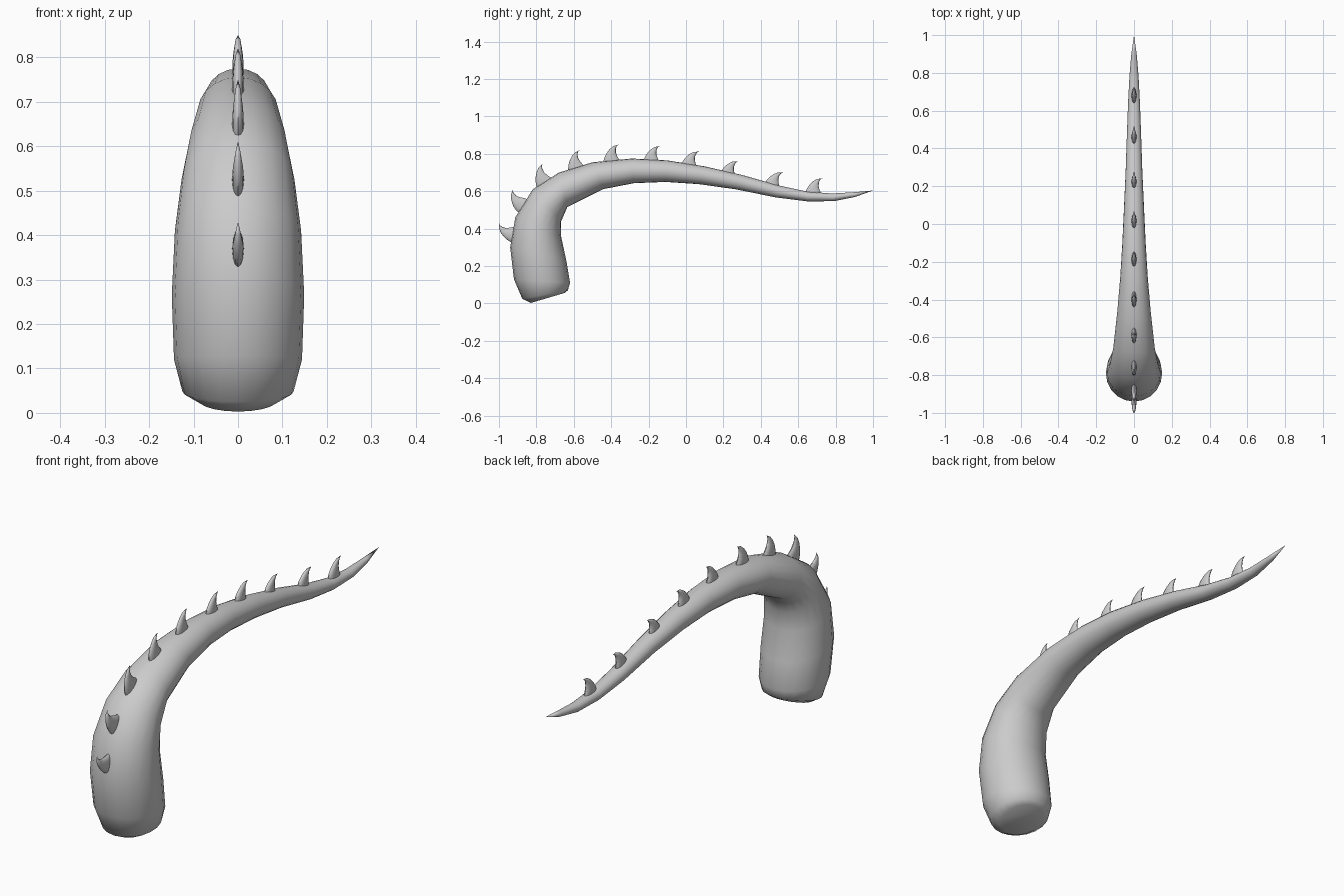
import bpy, bmesh
from math import sin, cos, pi, atan2, hypot, radians
from mathutils import Vector


def loft(name, rings, tip, sides, angle):
    """Skin elliptical rings (outer y,z / inner y,z / half width) up to a tip."""
    bm = bmesh.new()
    loops = []
    for yo, zo, yi, zi, w in rings:
        c = Vector((0, (yo + yi) / 2, (zo + zi) / 2))
        r = Vector((0, (yo - yi) / 2, (zo - zi) / 2))
        loops.append([bm.verts.new(c + r * cos(2 * pi * i / sides)
                                   + Vector((w * sin(2 * pi * i / sides), 0, 0)))
                      for i in range(sides)])
    for a, b in zip(loops, loops[1:]):
        for i in range(sides):
            j = (i + 1) % sides
            bm.faces.new((a[i], a[j], b[j], b[i]))
    end = bm.verts.new((0, *tip))
    for i in range(sides):
        bm.faces.new((loops[-1][i], loops[-1][(i + 1) % sides], end))
    bm.faces.new(loops[0][::-1])
    bmesh.ops.recalc_face_normals(bm, faces=bm.faces)
    me = bpy.data.meshes.new(name)
    bm.to_mesh(me)
    bm.free()
    ob = bpy.data.objects.new(name, me)
    bpy.context.collection.objects.link(ob)
    bpy.ops.object.select_all(action='DESELECT')
    ob.select_set(True)
    bpy.context.view_layer.objects.active = ob
    bpy.ops.object.shade_smooth_by_angle(angle=radians(angle))
    return ob


# Tail body: outer edge, inner edge, half width
body = [
    (-0.83, 0.003, -0.65, 0.056, 0.09),
    (-0.875, 0.025, -0.632, 0.07, 0.125),
    (-0.92, 0.13, -0.62, 0.11, 0.144),
    (-0.94, 0.30, -0.64, 0.23, 0.149),
    (-0.913, 0.46, -0.668, 0.36, 0.142),
    (-0.82, 0.61, -0.667, 0.44, 0.127),
    (-0.68, 0.70, -0.635, 0.515, 0.110),
    (-0.50, 0.755, -0.44, 0.612, 0.089),
    (-0.29, 0.775, -0.28, 0.643, 0.073),
    (-0.10, 0.765, -0.11, 0.650, 0.062),
    (0.10, 0.733, 0.07, 0.638, 0.053),
    (0.30, 0.687, 0.27, 0.610, 0.044),
    (0.50, 0.630, 0.48, 0.567, 0.037),
    (0.65, 0.598, 0.65, 0.546, 0.031),
    (0.78, 0.588, 0.79, 0.547, 0.024),
    (0.90, 0.595, 0.905, 0.570, 0.014),
]
loft("tail_body", body, (1.0, 0.604), 20, 60)

# Fin-shaped spikes: root point and tip point along the ridge
spikes = [
    (-0.94, 0.33, -1.0, 0.43), (-0.91, 0.50, -0.925, 0.61),
    (-0.80, 0.63, -0.765, 0.75), (-0.63, 0.72, -0.57, 0.82),
    (-0.44, 0.765, -0.36, 0.85), (-0.225, 0.77, -0.14, 0.842),
    (-0.02, 0.755, 0.07, 0.812), (0.19, 0.71, 0.28, 0.76),
    (0.425, 0.65, 0.52, 0.70), (0.64, 0.60, 0.73, 0.67),
]
# Spike profile: height, leading edge, trailing edge, half thickness
fin = [(-0.02, -0.002, 0.09, 0.013), (0.0, 0.0, 0.085, 0.013),
       (0.02, 0.007, 0.075, 0.0125), (0.04, 0.019, 0.069, 0.011),
       (0.06, 0.036, 0.07, 0.008), (0.075, 0.056, 0.076, 0.005)]
for k, (y0, z0, y1, z1) in enumerate(spikes):
    s = hypot(y1 - y0, z1 - z0) / hypot(0.087, 0.083)
    a = atan2(z1 - z0, y1 - y0) - atan2(0.083, 0.087)

    def place(t, n):
        return (y0 + s * (t * cos(a) - n * sin(a)),
                z0 + s * (t * sin(a) + n * cos(a)))
    rings = [(*place(lead, n), *place(trail, n), w) for n, lead, trail, w in fin]
    loft(f"spike_{k + 1}", rings, place(0.087, 0.083), 12, 60)
